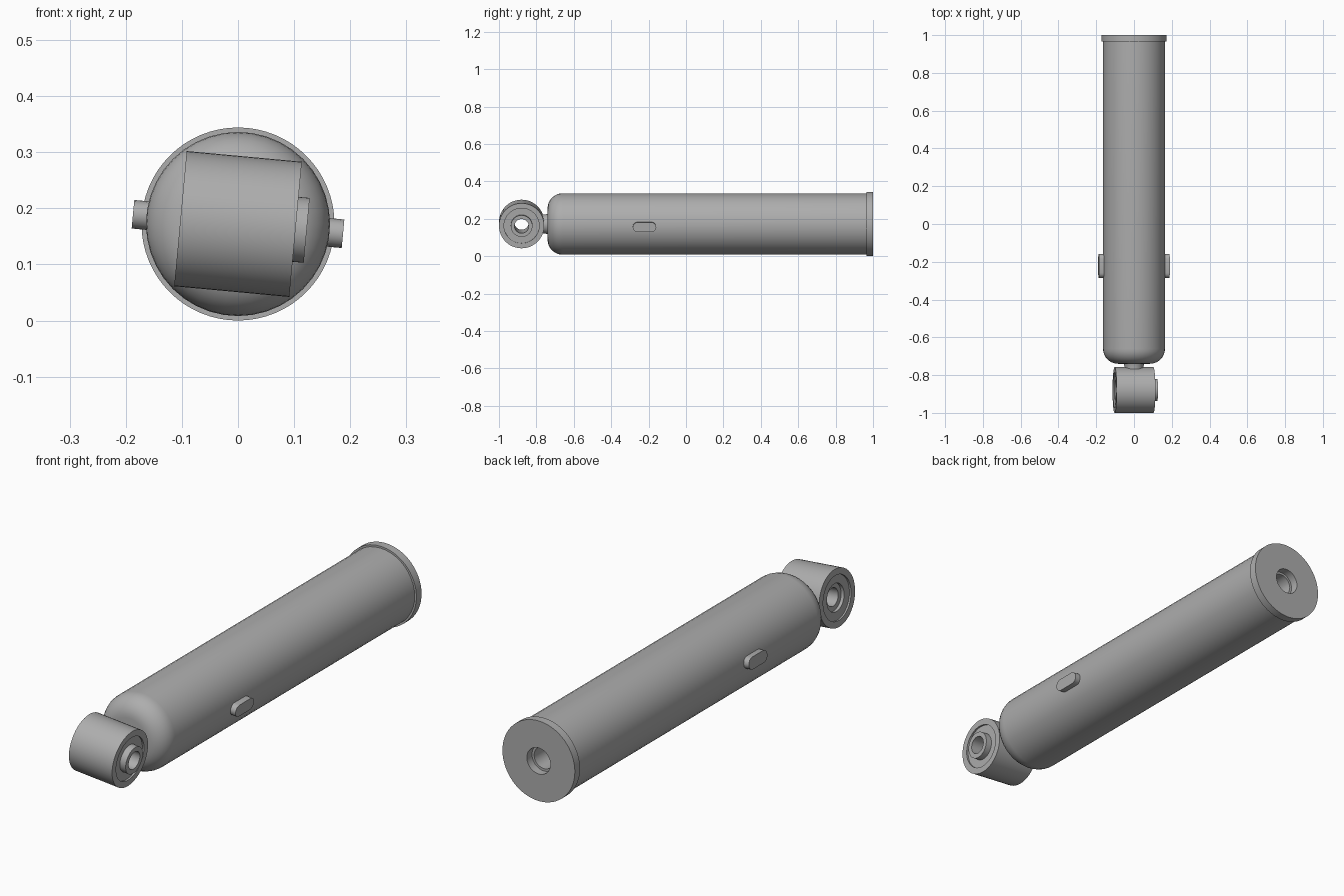
import bpy, bmesh, math
from mathutils import Matrix, Vector

cube = bpy.data.objects.get("Cube")
if cube:
    bpy.data.objects.remove(cube, do_unlink=True)

CZ = 0.172                      # height of the main axis
TILT = math.radians(5.3)        # roll of the eye and lugs about the main axis
ROLL = Matrix.Translation((0, 0, CZ)) @ Matrix.Rotation(TILT, 4, 'Y')

grey = bpy.data.materials.new("steel grey")
grey.use_nodes = True
COL = (0.42, 0.42, 0.42, 1)
grey.diffuse_color = COL
grey.node_tree.nodes["Principled BSDF"].inputs["Base Color"].default_value = COL


def finish(name, bm, matrix):
    bmesh.ops.remove_doubles(bm, verts=bm.verts, dist=1e-5)
    bmesh.ops.recalc_face_normals(bm, faces=bm.faces)
    bm.transform(matrix)
    mesh = bpy.data.meshes.new(name)
    bm.to_mesh(mesh)
    bm.free()
    mesh.materials.append(grey)
    ob = bpy.data.objects.new(name, mesh)
    bpy.context.collection.objects.link(ob)
    bpy.ops.object.select_all(action='DESELECT')
    ob.select_set(True)
    bpy.context.view_layer.objects.active = ob
    bpy.ops.object.shade_smooth_by_angle(angle=math.radians(30))
    return ob


def lathe(name, profile, axis, matrix, segs, closed=False):
    """Revolve (position along axis, radius) points about X or Y."""
    bm = bmesh.new()
    pts = [(a, 0, r) if axis == 'X' else (0, a, r) for a, r in profile]
    verts = [bm.verts.new(p) for p in pts]
    edges = [bm.edges.new(p) for p in zip(verts, verts[1:])]
    if closed:
        edges.append(bm.edges.new((verts[-1], verts[0])))
    bmesh.ops.spin(bm, geom=verts + edges, cent=(0, 0, 0), steps=segs,
                   axis=(1, 0, 0) if axis == 'X' else (0, 1, 0),
                   angle=2 * math.pi, use_merge=False)
    return finish(name, bm, matrix)


CENTRE = Matrix.Translation((0, 0, CZ))

# Main cylinder with a rounded front shoulder
R, F = 0.164, 0.08
shoulder = [(-0.74 + F * (1 - math.cos(t)), R - F + F * math.sin(t))
            for t in [i * math.pi / 16 for i in range(9)]]
lathe("cylinder_body", [(-0.74, 0)] + shoulder + [(0.97, R)], 'Y', CENTRE, 40)

# Rear cap with a stepped bore
lathe("rear_cap", [(0.965, R - 0.02), (0.965, 0.172), (1.0, 0.172), (1.0, 0.056),
                   (0.965, 0.056), (0.965, 0.046), (0.85, 0.046), (0.85, 0)],
      'Y', CENTRE, 64)

# Neck joining the body to the eye
lathe("neck", [(-0.78, 0), (-0.78, 0.05), (-0.755, 0.05), (-0.735, 0.056)], 'Y', CENTRE, 32)

# Mounting eye, bushing and offset sleeve
EYE = ROLL @ Matrix.Translation((0, -0.879, 0))
H = 0.103


def ring(name, x0, x1, r_in, r_out):
    lathe(name, [(x0, r_in), (x0, r_out), (x1, r_out), (x1, r_in)], 'X', EYE, 48, True)


ring("mounting_eye", -H, H, 0.094, 0.121)
ring("eye_bushing", -H + 0.008, H - 0.008, 0.058, 0.094)
ring("eye_sleeve", -H + 0.022, H + 0.02, 0.038, 0.058)

# Side lugs: slot-shaped studs on both flanks
for side, name in ((1, "left_lug"), (-1, "right_lug")):
    bm = bmesh.new()
    r, half = 0.0255, 0.0375
    outline = []
    for end in (1, -1):
        for i in range(9):
            a = -math.pi / 2 + i * math.pi / 8
            outline.append((side * 0.14, -0.222 + end * (half + r * math.cos(a)),
                            end * r * math.sin(a)))
    face = bm.faces.new([bm.verts.new(p) for p in outline])
    new = bmesh.ops.extrude_face_region(bm, geom=[face])["geom"]
    bmesh.ops.translate(bm, vec=Vector((side * 0.048, 0, 0)),
                        verts=[g for g in new if isinstance(g, bmesh.types.BMVert)])
    finish(name, bm, ROLL)
